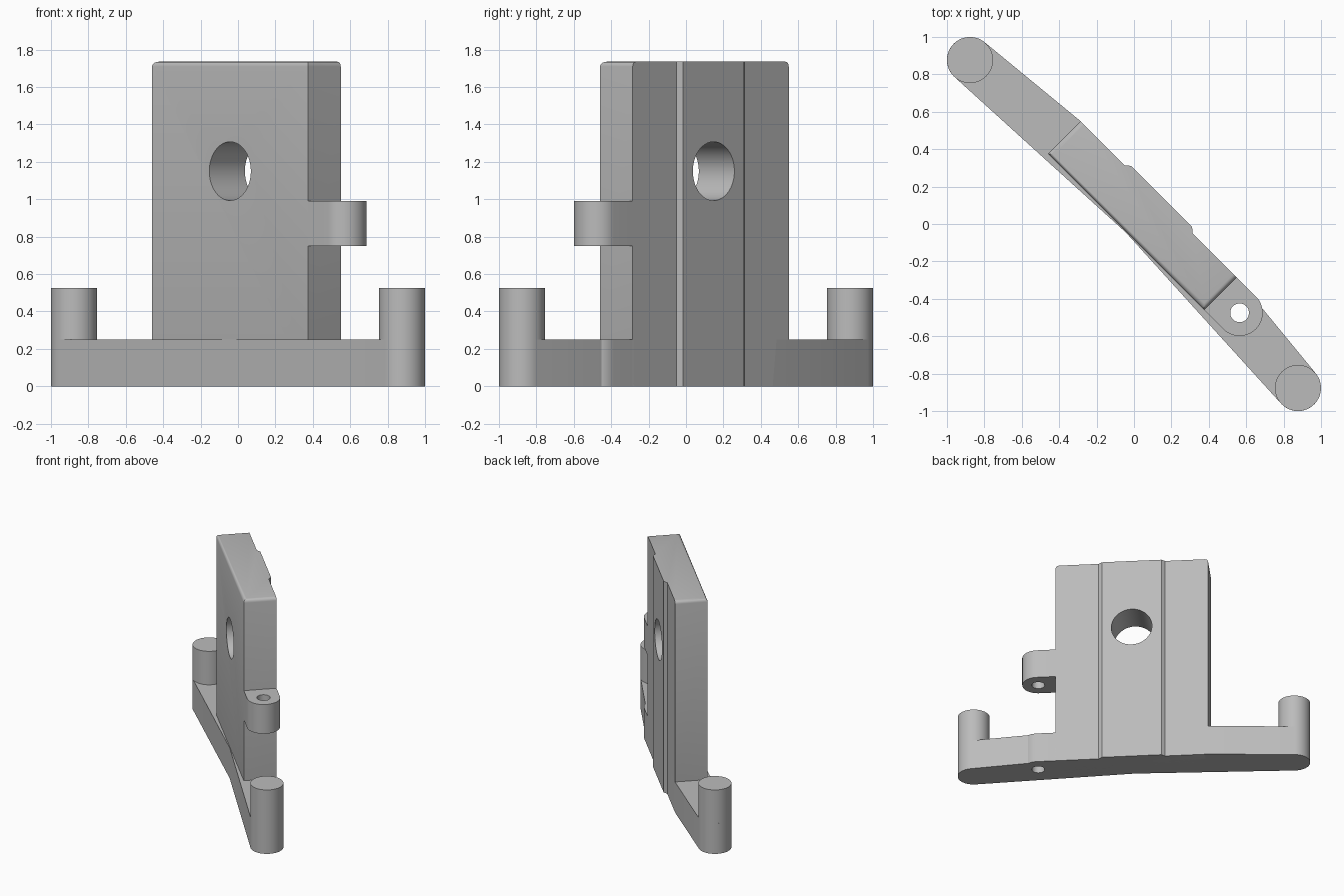
import bpy, bmesh
from math import cos, sin, pi, radians
from mathutils import Matrix, Vector

if "Cube" in bpy.data.objects:
    bpy.data.objects.remove(bpy.data.objects["Cube"], do_unlink=True)

grey = bpy.data.materials.new("plain grey")
grey.use_nodes = True
GREY = (0.5, 0.5, 0.5, 1)
grey.diffuse_color = GREY
grey.node_tree.nodes["Principled BSDF"].inputs["Base Color"].default_value = GREY

# Parts are laid out along a straight axis, then turned onto the diagonal
TURN = Matrix.Rotation(radians(-45), 4, "Z")
POST_X, RADIUS = 1.24, 0.123
END, FRONT, BACK = 0.59, -0.06, 0.187
MID = (FRONT + BACK) / 2
LUG_X = 0.735


def arc(cx, cy, r, a0, a1, n):
    angles = [radians(a0 + (a1 - a0) * i / n) for i in range(n + 1)]
    return [(cx + r * cos(a), cy + r * sin(a)) for a in angles]


def prism(name, outline, z0, z1, edge_rule=None):
    bm = bmesh.new()
    face = bm.faces.new([bm.verts.new((x, y, z0)) for x, y in outline])
    res = bmesh.ops.extrude_face_region(bm, geom=[face])
    top = [v for v in res["geom"] if isinstance(v, bmesh.types.BMVert)]
    bmesh.ops.translate(bm, verts=top, vec=(0, 0, z1 - z0))
    bmesh.ops.recalc_face_normals(bm, faces=bm.faces)
    if edge_rule:
        bmesh.ops.bevel(bm, geom=[e for e in bm.edges if edge_rule(e)],
                        offset=0.025, segments=4, profile=0.5, affect="EDGES")
    return finish(name, bm)


def finish(name, bm):
    mesh = bpy.data.meshes.new(name)
    bm.to_mesh(mesh)
    bm.free()
    mesh.materials.append(grey)
    obj = bpy.data.objects.new(name, mesh)
    bpy.context.collection.objects.link(obj)
    obj.matrix_world = TURN
    return obj


def cylinder(name, centre, r, depth, lying=False):
    bm = bmesh.new()
    spin = Matrix.Rotation(pi / 2 if lying else 0, 4, "X")
    bmesh.ops.create_cone(bm, cap_ends=True, segments=64, radius1=r, radius2=r,
                          depth=depth, matrix=Matrix.Translation(centre) @ spin)
    return finish(name, bm)


def cut(obj, cutter):
    mod = obj.modifiers.new("hole", "BOOLEAN")
    mod.operation, mod.solver, mod.object = "DIFFERENCE", "EXACT", cutter
    bpy.context.view_layer.update()
    mesh = bpy.data.meshes.new_from_object(
        obj.evaluated_get(bpy.context.evaluated_depsgraph_get()))
    obj.modifiers.clear()
    obj.data = mesh


# Base bar: bent front edge, tapering to rounded ends
right = arc(POST_X, 0, RADIUS, -92.8, 84.4, 32) + [(END, BACK)]
left = [(-x, y) for x, y in reversed(right)]
base = prism("base_bar", [(0, -0.063)] + right + left, 0, 0.25)

# Posts standing on the bar ends
posts = [cylinder(n, (s * POST_X, 0, 0.3875), RADIUS, 0.275)
         for n, s in (("left_post", 1), ("right_post", -1))]

# Upright plate with a raised band on its back and rounded end edges
band = [(0.257, BACK), (0.23, 0.209)]
half = [(END, FRONT), (END, BACK)] + band
plate = prism("upright_plate", half + [(-x, y) for x, y in reversed(half)], 0, 1.735,
              lambda e: all(abs(v.co.x) > END - 0.01 for v in e.verts)
              and abs(e.verts[0].co.z - e.verts[1].co.z) < 0.01)

# Hinge lugs with rounded tips
tip = arc(LUG_X, MID, (BACK - FRONT) / 2, -90, 90, 32)
lugs = [prism(n, [(x0, BACK), (x0, FRONT)] + tip, z0, z1)
        for n, x0, z0, z1 in (("upper_lug", END - 0.001, 0.75, 0.99),
                              ("lower_lug", END - 0.03, 0, 0.25))]

# Holes: large one through the plate, pin hole through lugs and base
bore = cylinder("plate_bore", (0, MID, 1.15), 0.157, 1, lying=True)
pin = cylinder("pin_bore", (LUG_X, MID, 0.5), 0.05, 2)
cut(plate, bore)
for part in [base] + lugs:
    cut(part, pin)
for cutter in (bore, pin):
    bpy.data.objects.remove(cutter, do_unlink=True)

# Smooth the round surfaces, keep corners sharp
for part in [base, plate] + posts + lugs:
    part.data.shade_smooth()
    part.data.set_sharp_from_angle(angle=radians(25))
